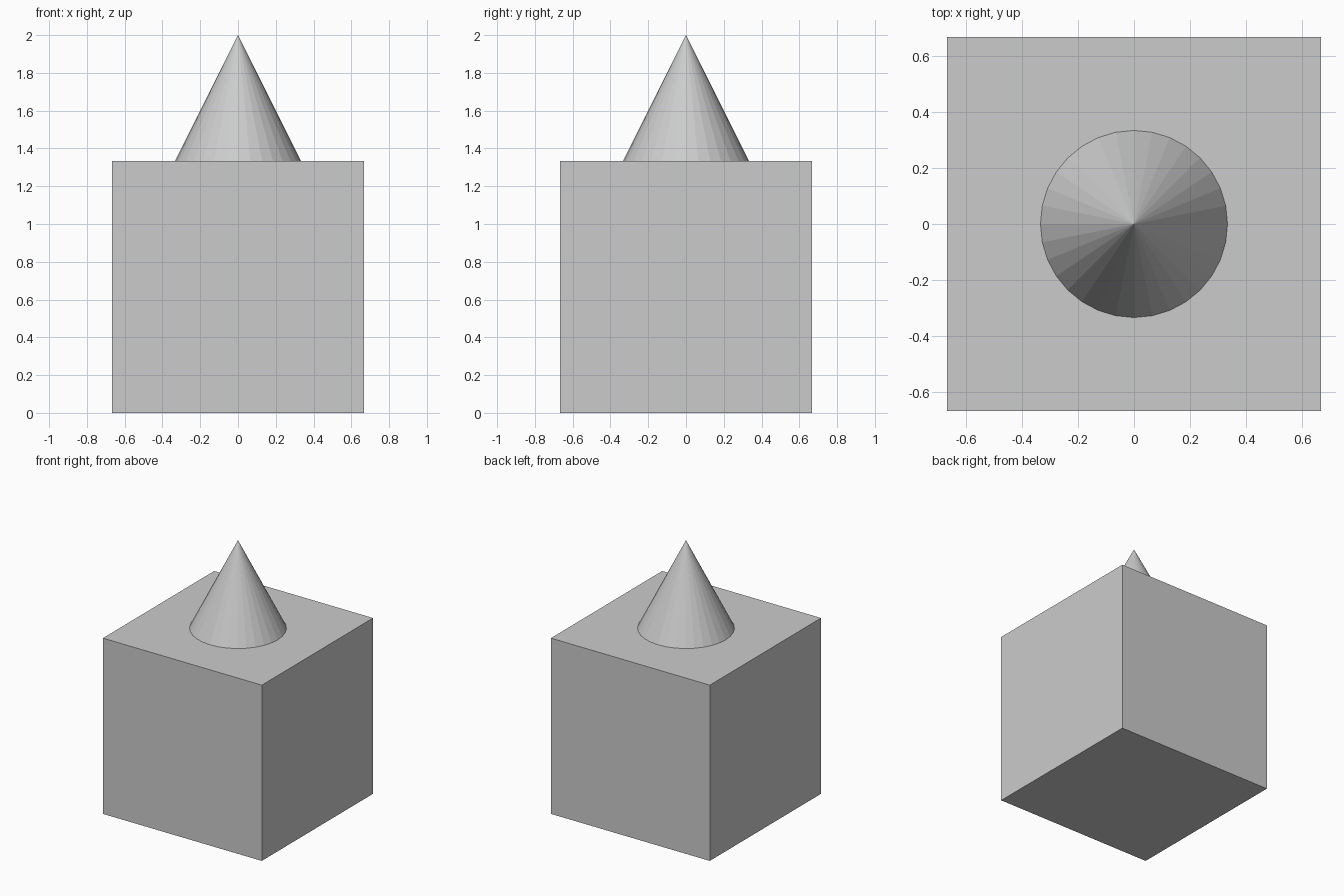
import bpy

if "Cube" in bpy.data.objects:
    bpy.data.objects.remove(bpy.data.objects["Cube"])

SIDE = 4 / 3          # cube edge
R, H = 1 / 3, 2 / 3   # cone radius and height

# Cube body standing on the ground
bpy.ops.mesh.primitive_cube_add(size=SIDE, location=(0, 0, SIDE / 2))
bpy.context.object.name = "body"

# Flat-faced cone on the middle of the top
bpy.ops.mesh.primitive_cone_add(vertices=32, radius1=R, radius2=0, depth=H,
                                location=(0, 0, SIDE + H / 2))
bpy.context.object.name = "top_cone"
